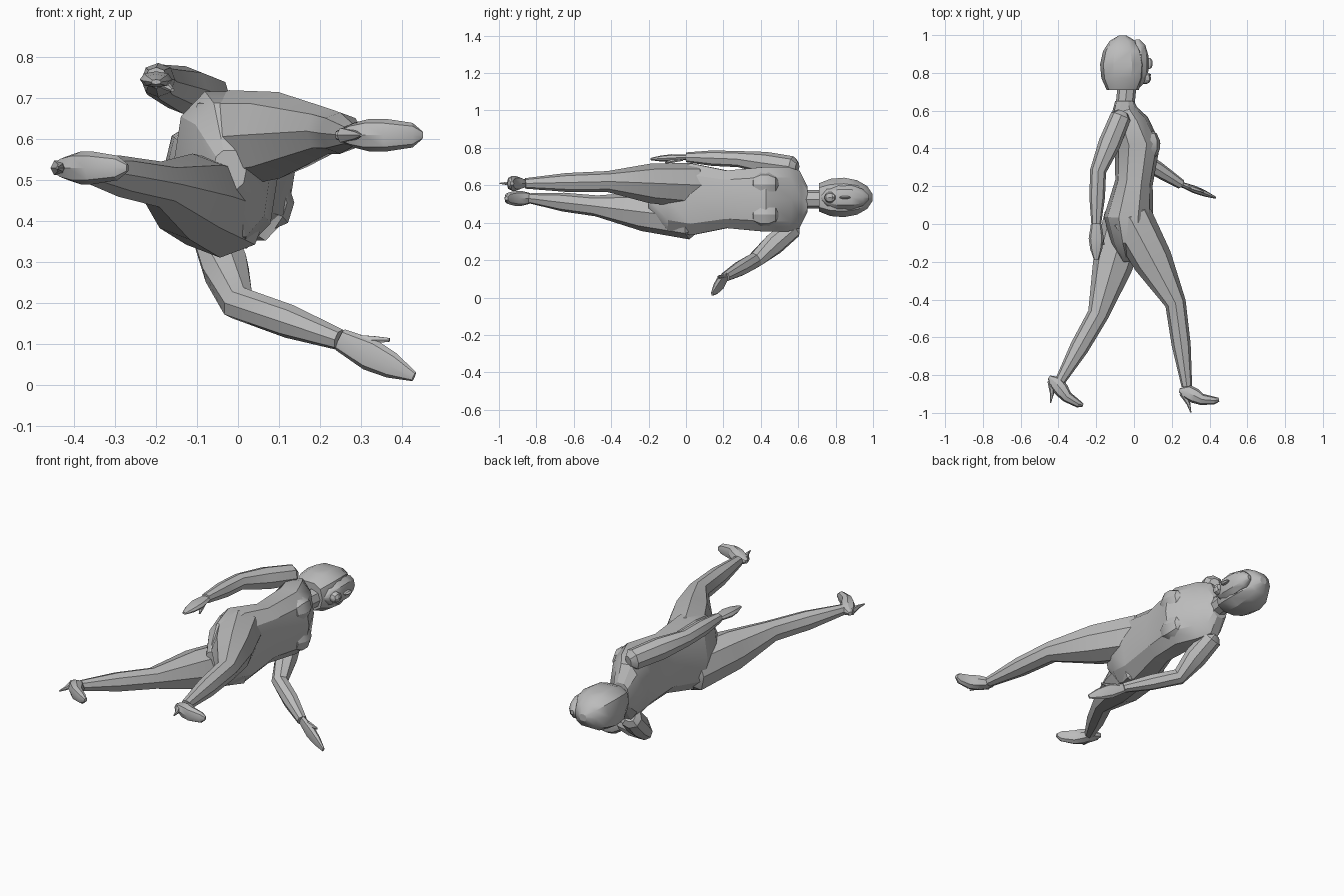
import bpy
import bmesh
import math
from mathutils import Vector

default_cube = bpy.data.objects.get("Cube")
if default_cube:
    bpy.data.objects.remove(default_cube, do_unlink=True)

# One plain grey for the whole figure
grey = bpy.data.materials.new("plain_grey")
grey.use_nodes = True
colour = (.5, .5, .5, 1)
grey.diffuse_color = colour
grey.node_tree.nodes["Principled BSDF"].inputs["Base Color"].default_value = colour


def finish(name, bm):
    """Turn a bmesh into a named object with soft shading and crisp edges."""
    bmesh.ops.recalc_face_normals(bm, faces=bm.faces)
    mesh = bpy.data.meshes.new(name)
    bm.to_mesh(mesh)
    bm.free()
    mesh.materials.append(grey)
    obj = bpy.data.objects.new(name, mesh)
    bpy.context.collection.objects.link(obj)
    bpy.ops.object.select_all(action='DESELECT')
    obj.select_set(True)
    bpy.context.view_layer.objects.active = obj
    bpy.ops.object.shade_smooth_by_angle(angle=math.radians(30))


def rounded(value, power):
    return math.copysign(abs(value) ** power, value)


def loft(name, sections, sides=8, power=.9):
    """Skin oval sections (centre, half depth, half width) along their path."""
    bm = bmesh.new()
    up = Vector((0, 0, 1))
    last = len(sections) - 1
    rings = []
    for i, (centre, depth, width) in enumerate(sections):
        before = sections[max(i - 1, 0)][0]
        after = sections[min(i + 1, last)][0]
        along = (after - before).normalized()
        across = (up - along * along.dot(up)).normalized()
        fore = across.cross(along)
        ring = []
        for k in range(sides):
            angle = math.tau * k / sides
            offset = (fore * depth * rounded(math.cos(angle), power)
                      + across * width * rounded(math.sin(angle), power))
            ring.append(bm.verts.new(centre + offset))
        rings.append(ring)
    for lower, upper in zip(rings, rings[1:]):
        for k in range(sides):
            n = (k + 1) % sides
            bm.faces.new((lower[k], lower[n], upper[n], upper[k]))
    bm.faces.new(rings[0])
    bm.faces.new(rings[-1])
    finish(name, bm)


def egg(name, centre, height, depth, width, lowest=-80, sides=8, power=.9):
    """Loft a faceted egg upright along y, cut flat at its lowest latitude."""
    steps = 5
    sections = []
    for i in range(steps + 1):
        latitude = math.radians(lowest + (80 - lowest) * i / steps)
        lift = Vector((0, height * math.sin(latitude), 0))
        size = math.cos(latitude)
        sections.append((Vector(centre) + lift, depth * size, width * size))
    loft(name, sections, sides, power)


def limb(name, joints, radii):
    """Loft a rounded limb whose muscles swell halfway between its joints."""
    joints = [Vector(joint) for joint in joints]
    outward = (joints[0] - joints[1]).normalized()
    cap = radii[0] / 2
    sections = [(joints[0] + outward * cap, cap, cap)]
    for i, (joint, radius) in enumerate(zip(joints, radii)):
        sections.append((joint, radius, radius))
        if i + 1 < len(joints):
            muscle = (radius + radii[i + 1]) * .6
            sections.append((joint.lerp(joints[i + 1], .5), muscle, muscle))
    loft(name, sections)


def hand(name, wrist, fingertip, thumb_tip, depth, width):
    """Loft a mitten hand and its thumb, both growing from the wrist."""
    wrist, fingertip, thumb_tip = map(Vector, (wrist, fingertip, thumb_tip))
    palm = [(wrist.lerp(fingertip, step), depth * size, width * size)
            for step, size in ((0, .7), (.4, 1), (.7, .8), (1, .3))]
    loft(name, palm)
    thumb = [(wrist.lerp(thumb_tip, step), size, size)
             for step, size in ((.2, .015), (.7, .01), (1, .005))]
    loft(name + "_thumb", thumb, sides=6)


def shoe(name, heel, toe):
    """Loft a pointed shoe from heel to toe, and a spike below the heel."""
    heel, toe = Vector(heel), Vector(toe)
    down = (toe - heel).cross(Vector((0, 0, 1))).normalized()

    def place(step, drop):
        return heel.lerp(toe, step) + down * drop

    loft(name, [
        (place(0, 0), .01, .01), (place(.2, 0), .04, .03),
        (place(.4, .01), .04, .04), (place(.6, .02), .03, .04),
        (place(.9, .01), .02, .03), (place(1, 0), .01, .01)])
    loft(name + "_spike", [
        (place(.1, .01), .02, .02), (place(.3, .06), .01, .01),
        (place(.4, .1), .003, .003)], sides=6)


# Torso, from crotch to collar
middle = .525
torso = [
    (-.02, -.2, .04, .05),
    (-.02, -.1, .1, .17),
    (-.03, .03, .13, .2),
    (0, .22, .1, .16),
    (.02, .42, .12, .18),
    (-.02, .53, .1, .18),
    (-.05, .6, .07, .16),
    (-.05, .65, .05, .07),
]
loft("torso", [(Vector((x, y, middle)), depth, width)
               for x, y, depth, width in torso], sides=10, power=.8)
for name, side in (("lower_bust", -1), ("upper_bust", 1)):
    egg(name, (.08, .42, middle + side * .08), .08, .06, .07)

# Neck, face and bobbed hair
neck = [Vector((-.05, .6, middle)), Vector((-.03, .8, middle))]
loft("neck", [(point, .05, .05) for point in neck])
face_z = middle + .01
egg("face", (.02, .85, face_z), .13, .06, .07, sides=10)
egg("chin", (.06, .77, face_z), .03, .03, .03)
egg("nose", (.08, .85, face_z), .03, .02, .01, sides=6)
egg("lips", (.07, .79, face_z), .01, .02, .02, sides=6)
egg("hair", (-.06, .83, face_z), .17, .12, .11, lowest=-45, sides=10, power=.75)

# Legs, from hip to ankle, and shoes
leg_sizes = (.12, .056, .028)
limb("front_leg", [(-.02, .03, .6), (.22, -.42, .62), (.28, -.86, .61)], leg_sizes)
limb("rear_leg", [(-.04, .03, .43), (-.19, -.48, .49), (-.39, -.83, .53)], leg_sizes)
shoe("front_shoe", (.24, -.88, .61), (.45, -.93, .61))
shoe("rear_shoe", (-.45, -.81, .53), (-.27, -.96, .53))

# Arms, from shoulder to wrist, and hands
arm_sizes = (.055, .043, .026)
rear_wrist = (-.2, 0, .75)
front_wrist = (.25, .21, .11)
limb("rear_arm", [(-.07, .57, .7), (-.19, .28, .74), rear_wrist], arm_sizes)
limb("front_arm", [(-.06, .57, .37), (0, .37, .2), front_wrist], arm_sizes)
hand("rear_hand", rear_wrist, (-.2, -.19, .74), (-.16, -.11, .72), .04, .02)
hand("front_hand", front_wrist, (.43, .14, .02), (.37, .17, .11), .02, .04)
